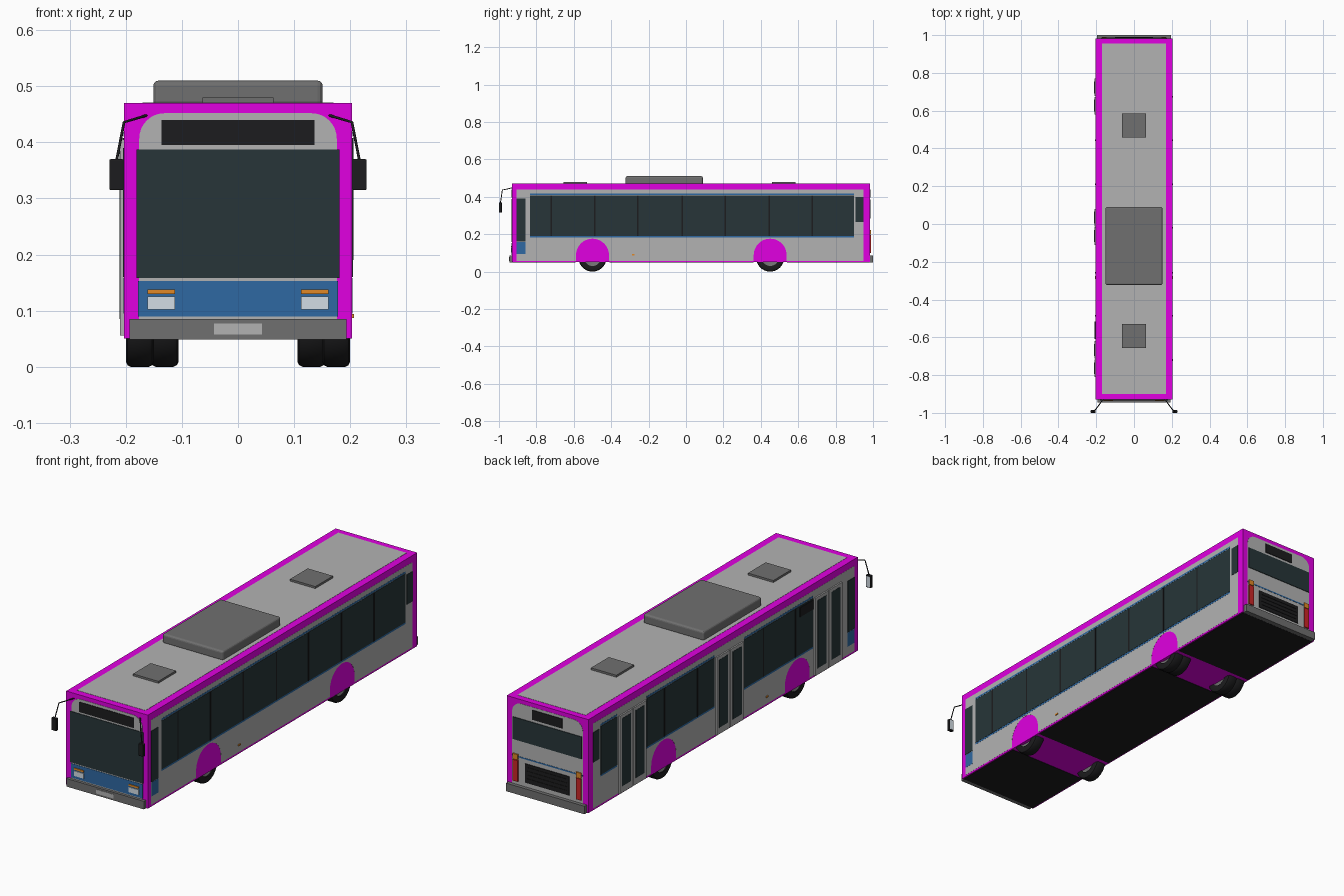
import bpy, bmesh, math
from mathutils import Matrix

if "Cube" in bpy.data.objects:
    bpy.data.objects.remove(bpy.data.objects["Cube"])


def mat(name, r, g, b):
    m = bpy.data.materials.new(name)
    m.diffuse_color = (r, g, b, 1)
    m.use_nodes = True
    m.node_tree.nodes["Principled BSDF"].inputs["Base Color"].default_value = m.diffuse_color
    return m


MAGENTA = mat("magenta", 0.75, 0.0, 0.75)
SILVER = mat("silver", 0.45, 0.45, 0.45)
GREY = mat("grey", 0.16, 0.16, 0.16)
GLASS = mat("glass", 0.02, 0.036, 0.04)
BLACK = mat("black", 0.012, 0.012, 0.013)
BLUE = mat("blue", 0.028, 0.14, 0.36)
WHITE = mat("lamp_white", 0.65, 0.72, 0.78)
ORANGE = mat("orange", 0.75, 0.25, 0.02)
RED = mat("red", 0.6, 0.02, 0.02)


def finish(name, bm, m):
    bmesh.ops.recalc_face_normals(bm, faces=bm.faces)
    me = bpy.data.meshes.new(name)
    bm.to_mesh(me)
    bm.free()
    ob = bpy.data.objects.new(name, me)
    bpy.context.collection.objects.link(ob)
    me.materials.append(m)
    return ob


def box(name, x, y, z, m, bevel=0):
    bm = bmesh.new()
    c = [(a[0] + a[1]) / 2 for a in (x, y, z)]
    s = [abs(a[1] - a[0]) for a in (x, y, z)]
    bmesh.ops.create_cube(bm, size=1, matrix=Matrix.Translation(c) @ Matrix.Diagonal((*s, 1)))
    ob = finish(name, bm, m)
    if bevel:
        b = ob.modifiers.new("bevel", "BEVEL")
        b.width, b.segments = bevel, 3
    return ob


def prism(name, pts, axis, a, b, m):
    """Outline in the other two axes, extruded along x (0) or y (1)."""
    bm = bmesh.new()
    co = lambda p, t: (t, p[0], p[1]) if axis == 0 else (p[0], t, p[1])
    lo = [bm.verts.new(co(p, a)) for p in pts]
    hi = [bm.verts.new(co(p, b)) for p in pts]
    bm.faces.new(lo)
    bm.faces.new(hi[::-1])
    n = len(pts)
    for i in range(n):
        bm.faces.new((lo[i], lo[(i + 1) % n], hi[(i + 1) % n], hi[i]))
    return finish(name, bm, m)


def arc(cx, cz, r, a0, a1, n=12):
    return [(cx + r * math.cos(math.radians(a0 + (a1 - a0) * i / n)),
             cz + r * math.sin(math.radians(a0 + (a1 - a0) * i / n))) for i in range(n + 1)]


W = 0.203            # half width of body
F, R = -0.93, 0.983  # front and rear face
AXLES = (-0.5, 0.45)

# body shell, roof skin, floor panels
box("body_shell", (-W, W), (F, R), (0.05, 0.47), MAGENTA)
box("roof_skin", (-0.17, 0.17), (-0.9, 0.955), (0.465, 0.471), SILVER)
for i, y in enumerate([(F + .005, -0.59), (-0.41, 0.36), (0.54, R - .005)]):
    box(f"floor_panel_{i}", (-0.197, 0.197), y, (0.0485, 0.055), BLACK)

# side skins with wheel arch notches, windows and trim
outline = [(-0.907, 0.058)]
for y in AXLES:
    outline += [(y - 0.088, 0.058)] + arc(y, 0.088, 0.088, 180, 0, 20) + [(y + 0.088, 0.058)]
outline += [(0.95, 0.058), (0.95, 0.44), (-0.907, 0.44)]
DOORS = [(-0.81, -0.62), (-0.11, 0.08), (0.58, 0.77)]
MULLIONS = [-0.72, -0.487, -0.257, -0.02, 0.21, 0.444, 0.674]


def in_door(y):
    return any(a - 0.02 < y < b + 0.02 for a, b in DOORS)


for side, s in (("left", -1), ("right", 1)):
    def strip(name, y, z, m, d=0.002):
        return box(f"{side}_{name}", (s * (W - 0.004), s * (W + d)), y, z, m)
    prism(f"{side}_side_skin", outline, 0, s * (W - 0.004), s * (W + 0.0005), SILVER)
    spans = [(-0.835, 0.898)] if s > 0 else [(-0.61, -0.12), (0.09, 0.57), (0.78, 0.898)]
    for i, sp in enumerate(spans):
        strip(f"window_{i}", sp, (0.19, 0.408), GLASS)
        strip(f"lower_stripe_{i}", sp, (0.182, 0.19), BLUE, 0.001)
        strip(f"upper_stripe_{i}", sp, (0.41, 0.418), BLUE, 0.001)
    for i, y in enumerate(MULLIONS):
        if s > 0 or not in_door(y):
            strip(f"window_divider_{i}", (y - 0.004, y + 0.004), (0.19, 0.408), BLACK, 0.003)
    strip("cab_window", (-0.907, -0.857), (0.16, 0.39), GLASS)
    strip("cab_blue_panel", (-0.905, -0.857), (0.095, 0.158), BLUE, 0.001)
    strip("rear_quarter_window", (0.907, 0.95), (0.265, 0.4), GLASS)
    strip("marker_lamp", (-0.29, -0.276), (0.087, 0.094), ORANGE, 0.004)

# double doors on the left side
for i, (a, b) in enumerate(DOORS):
    mid = (a + b) / 2
    for j, (p, q) in enumerate(((a, mid - 0.002), (mid + 0.002, b))):
        box(f"door_{i}_leaf_{j}", (-W - 0.007, -W + 0.002), (p, q), (0.056, 0.405), SILVER)
        box(f"door_{i}_glass_{j}", (-W - 0.008, -W), (p + 0.015, q - 0.015), (0.085, 0.39), GLASS)
box("side_route_display", (-W - 0.005, -W), (-0.61, -0.515), (0.36, 0.402), BLACK)


# front and rear skins with rounded upper corners
def end_outline(w, r=0.045):
    return [(-w, 0.085), (w, 0.085)] + arc(w - r, 0.452 - r, r, 0, 90, 8) + arc(r - w, 0.452 - r, r, 90, 180, 8)


prism("front_skin", end_outline(0.176), 1, F - 0.0015, F + 0.004, SILVER)
prism("rear_skin", end_outline(0.176), 1, R + 0.001, R - 0.004, SILVER)


def front(name, x, z, m, d):
    return box(name, x, (F - d, F + 0.004), z, m)


def rear(name, x, z, m, d):
    return box(name, x, (R - 0.004, R + d), z, m)


front("windscreen", (-0.181, 0.181), (0.158, 0.387), GLASS, 0.004)
front("front_display", (-0.136, 0.136), (0.395, 0.44), BLACK, 0.004)
front("front_blue_panel", (-0.178, 0.178), (0.09, 0.153), BLUE, 0.003)
rear("rear_window", (-0.172, 0.172), (0.285, 0.385), GLASS, 0.004)
rear("rear_display", (-0.075, 0.075), (0.397, 0.44), BLACK, 0.004)
rear("rear_stripe", (-0.176, 0.176), (0.208, 0.214), BLUE, 0.002)
rear("engine_grille", (-0.11, 0.11), (0.105, 0.19), BLACK, 0.004)
for i in range(4):
    z = 0.122 + i * 0.017
    rear(f"grille_slat_{i}", (-0.1, 0.1), (z, z + 0.004), BLACK, 0.006)

for side, s in (("left", -1), ("right", 1)):
    front(f"{side}_headlight", (s * 0.112, s * 0.161), (0.102, 0.125), WHITE, 0.006)
    front(f"{side}_indicator", (s * 0.112, s * 0.161), (0.13, 0.138), ORANGE, 0.006)
    rear(f"{side}_tail_light", (s * 0.145, s * 0.17), (0.1, 0.195), RED, 0.007)
    rear(f"{side}_rear_indicator", (s * 0.145, s * 0.17), (0.198, 0.222), ORANGE, 0.007)

# bumpers and plates
box("front_bumper", (-0.193, 0.193), (F - 0.014, F + 0.01), (0.049, 0.085), GREY)
box("rear_bumper", (-0.195, 0.195), (R - 0.01, 1.0), (0.049, 0.085), GREY)
box("front_plate", (-0.043, 0.043), (F - 0.016, F), (0.058, 0.077), SILVER)

# roof unit and hatches
box("roof_unit", (-0.151, 0.151), (-0.323, 0.09), (0.465, 0.51), GREY, 0.009)
for i, y in enumerate((-0.593, 0.522)):
    box(f"roof_hatch_{i}", (-0.063, 0.063), (y - 0.063, y + 0.063), (0.465, 0.48), GREY)

# mirrors on bent arms
for side, s in (("left", -1), ("right", 1)):
    cu = bpy.data.curves.new(f"{side}_mirror_arm", "CURVE")
    cu.dimensions = "3D"
    cu.bevel_depth, cu.bevel_resolution, cu.use_fill_caps = 0.0025, 2, True
    sp = cu.splines.new("POLY")
    pts = [(0.163, F + 0.002, 0.448), (0.203, -0.982, 0.436), (0.218, -0.993, 0.36)]
    sp.points.add(len(pts) - 1)
    for p, q in zip(sp.points, pts):
        p.co = (s * q[0], q[1], q[2], 1)
    cu.materials.append(BLACK)
    bpy.context.collection.objects.link(bpy.data.objects.new(f"{side}_mirror_arm", cu))
    box(f"{side}_mirror", (s * 0.204, s * 0.229), (-1.0, -0.985), (0.315, 0.37), BLACK, 0.002)
    box(f"{side}_mirror_glass", (s * 0.207, s * 0.226), (-0.986, -0.984), (0.319, 0.366), WHITE)


# wheels: lathed tyre with a recessed rim
def lathe(name, profile, x, y, s, m):
    bm = bmesh.new()
    vs = [bm.verts.new((x + s * px, y, 0.075 + r)) for px, r in profile]
    es = [bm.edges.new(e) for e in zip(vs, vs[1:])]
    bmesh.ops.spin(bm, geom=vs + es, cent=(x, y, 0.075), axis=(1, 0, 0),
                   angle=math.tau, steps=40, use_merge=True)
    bmesh.ops.remove_doubles(bm, verts=bm.verts, dist=1e-5)
    ob = finish(name, bm, m)
    bpy.context.view_layer.objects.active = ob
    ob.select_set(True)
    bpy.ops.object.shade_smooth_by_angle(angle=math.radians(35))
    ob.select_set(False)


TYRE = [(-0.024, 0.045), (-0.025, 0.066), (-0.022, 0.072), (-0.016, 0.075), (0.016, 0.075),
        (0.022, 0.072), (0.025, 0.066), (0.024, 0.045), (-0.024, 0.045)]
RIM = [(-0.02, 0), (-0.02, 0.046), (0.02, 0.046), (0.016, 0.04), (0.012, 0.02), (0.019, 0.016), (0.02, 0)]
for side, s in (("left", -1), ("right", 1)):
    for label, x, y in (("front", 0.175, AXLES[0]), ("rear_outer", 0.175, AXLES[1]),
                        ("rear_inner", 0.131, AXLES[1])):
        lathe(f"{side}_{label}_tyre", TYRE, s * x, y, s, BLACK)
        lathe(f"{side}_{label}_rim", RIM, s * x, y, s, GREY)
